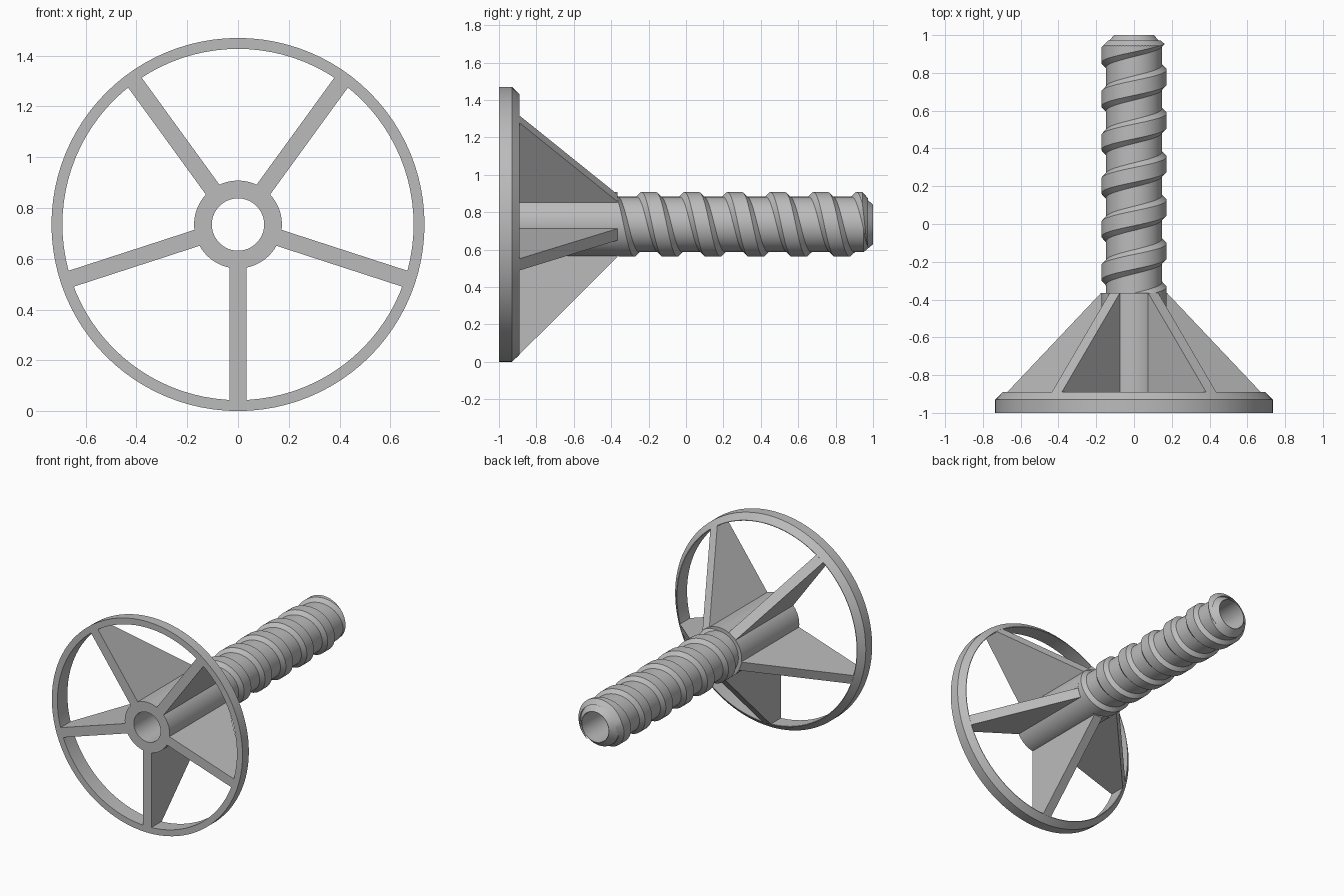
import bpy, bmesh
from math import sin, cos, pi, radians

if "Cube" in bpy.data.objects:
    bpy.data.objects.remove(bpy.data.objects["Cube"])

AXIS_Z = 0.735
BORE, CORE, HUB = 0.103, 0.148, 0.173
HUB_END = -0.365

grey = bpy.data.materials.new("plain grey")
grey.use_nodes = True
grey.diffuse_color = (0.5, 0.5, 0.5, 1)
grey.node_tree.nodes["Principled BSDF"].inputs["Base Color"].default_value = (0.5, 0.5, 0.5, 1)


def polar(r, angle, y):
    return (r * cos(angle), y, AXIS_Z + r * sin(angle))


def finish(name, bm, smooth=True):
    bmesh.ops.recalc_face_normals(bm, faces=bm.faces)
    mesh = bpy.data.meshes.new(name)
    bm.to_mesh(mesh)
    bm.free()
    mesh.materials.append(grey)
    ob = bpy.data.objects.new(name, mesh)
    bpy.context.collection.objects.link(ob)
    if smooth:
        shade(ob)
    return ob


def shade(ob):
    bpy.ops.object.select_all(action="DESELECT")
    bpy.context.view_layer.objects.active = ob
    ob.select_set(True)
    bpy.ops.object.shade_smooth_by_angle(angle=radians(25))


def lathe(name, profile, steps=96):
    """Spin a closed (radius, y) profile round the shaft axis."""
    bm = bmesh.new()
    rings = [[bm.verts.new(polar(r, 2 * pi * i / steps, y)) for r, y in profile]
             for i in range(steps)]
    n = len(profile)
    for i in range(steps):
        a, b = rings[i], rings[(i + 1) % steps]
        for j in range(n):
            k = (j + 1) % n
            bm.faces.new((a[j], a[k], b[k], b[j]))
    return finish(name, bm)


# Outer ring with a chamfered back edge
lathe("outer_ring", [(0.692, -1), (0.735, -1), (0.735, -0.93), (0.696, -0.89), (0.692, -0.89)])

# Hollow hub and shaft with a tapered tip
lathe("hollow_shaft", [(BORE, -1), (HUB, -1), (HUB, HUB_END), (CORE, HUB_END),
                       (CORE, 0.95), (0.106, 1), (BORE, 1)])

# Five sloping ribs that also form the spokes
rib_profile = [(0.15, -1), (0.71, -1), (0.71, -0.91), (0.695, -0.89), (HUB, HUB_END), (0.15, HUB_END)]
for i in range(5):
    a = radians(-90 + 72 * i)
    bm = bmesh.new()
    sides = []
    for w in (-0.033, 0.033):
        sides.append([bm.verts.new((r * cos(a) - w * sin(a), y, AXIS_Z + r * sin(a) + w * cos(a)))
                      for r, y in rib_profile])
    for s in sides:
        bm.faces.new(s)
    n = len(rib_profile)
    for j in range(n):
        k = (j + 1) % n
        bm.faces.new((sides[0][j], sides[0][k], sides[1][k], sides[1][j]))
    finish(f"rib_{i + 1}", bm, smooth=False)

# Helical thread of trapezoid section
PITCH, STEPS, TURNS = 0.23, 64, 7
section = [(0.14, -0.072), (HUB, -0.039), (HUB, 0.039), (0.14, 0.072)]
bm = bmesh.new()
rows = []
for i in range(STEPS * TURNS + 1):
    t = i / STEPS
    rows.append([bm.verts.new(polar(r, pi / 2 - 2 * pi * t, -0.43 + PITCH * t + dy))
                 for r, dy in section])
for a, b in zip(rows, rows[1:]):
    for j in range(4):
        k = (j + 1) % 4
        bm.faces.new((a[j], a[k], b[k], b[j]))
bm.faces.new(rows[0])
bm.faces.new(rows[-1])
thread = finish("thread", bm, smooth=False)

# Trim the thread at the hub and to the tapered tip
trim = lathe("thread_trim", [(0.12, HUB_END - 0.01), (0.2, HUB_END - 0.01), (0.2, 0.92), (0.12, 0.99)])
mod = thread.modifiers.new("trim", "BOOLEAN")
mod.operation, mod.solver, mod.object = "INTERSECT", "EXACT", trim
bpy.ops.object.select_all(action="DESELECT")
bpy.context.view_layer.objects.active = thread
bpy.ops.object.modifier_apply(modifier=mod.name)
bpy.data.objects.remove(trim)
shade(thread)
